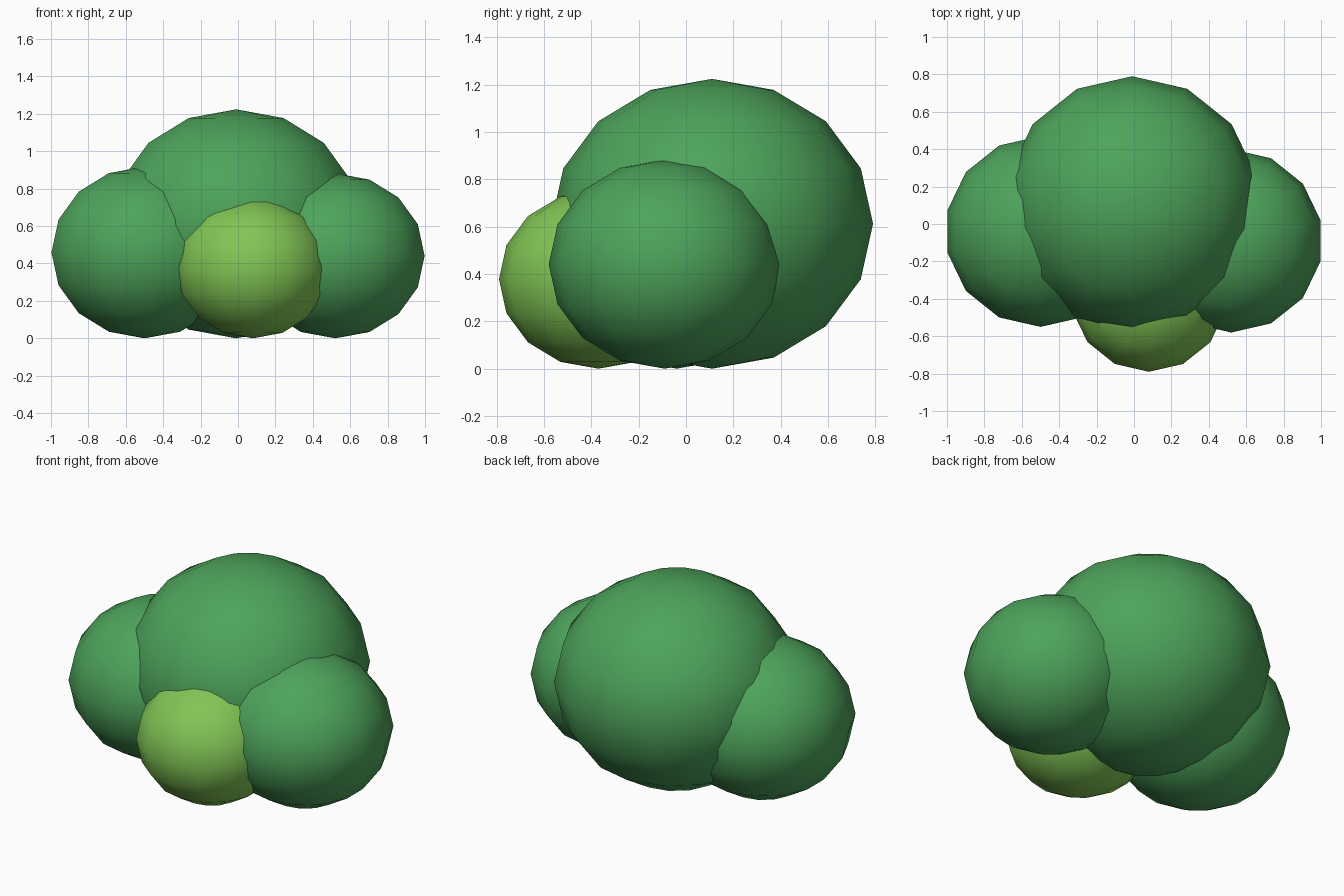
import bpy

if "Cube" in bpy.data.objects:
    bpy.data.objects.remove(bpy.data.objects["Cube"])


def material(name, rgb):
    mat = bpy.data.materials.new(name)
    mat.diffuse_color = (*rgb, 1)
    mat.use_nodes = True
    mat.node_tree.nodes["Principled BSDF"].inputs["Base Color"].default_value = mat.diffuse_color
    return mat


leaf_green = material("leaf green", (0.075, 0.37, 0.105))
lime_green = material("lime green", (0.22, 0.56, 0.09))


def clump(name, x, y, r, mat):
    """Slightly squashed leafy ball resting on the ground."""
    bpy.ops.mesh.primitive_uv_sphere_add(segments=14, ring_count=8, radius=1)
    ob = bpy.context.object
    ob.name = name
    ob.scale = (r, r, r * 0.9)
    ob.location = (x, y, r * 0.9)
    bpy.ops.object.transform_apply(location=False, rotation=False, scale=True)
    ob.data.materials.append(mat)
    bpy.ops.object.shade_smooth()


# Foliage balls of the bush
clump("main_foliage", -0.01, 0.11, 0.68, leaf_green)
clump("left_foliage", -0.50, -0.04, 0.51, leaf_green)
clump("right_foliage", 0.52, -0.09, 0.49, leaf_green)
clump("front_foliage", 0.08, -0.37, 0.42, lime_green)
